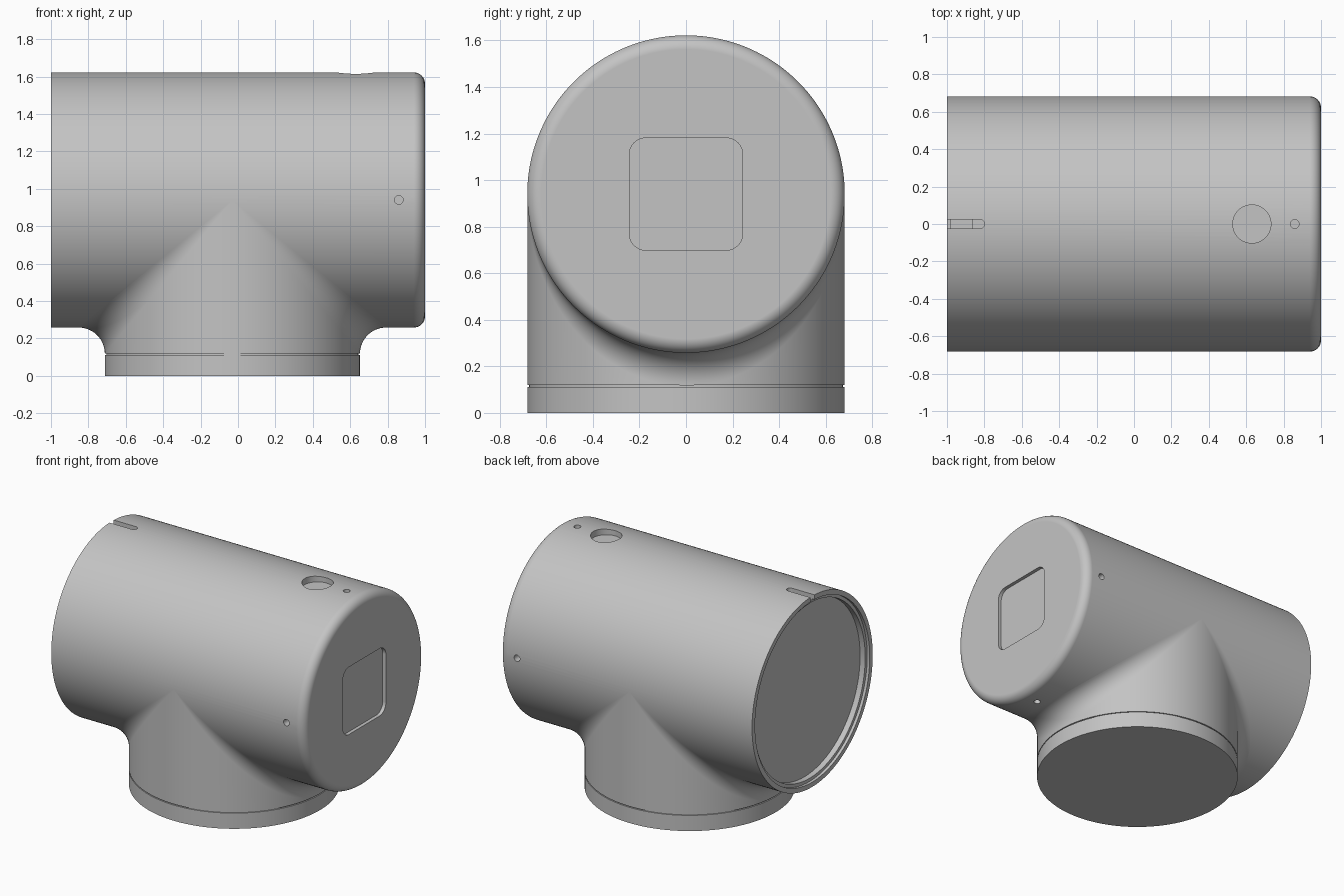
import bpy, bmesh
from math import sin, cos, pi, radians
from mathutils import Matrix, Vector

if "Cube" in bpy.data.objects:
    bpy.data.objects.remove(bpy.data.objects["Cube"])

R, AXIS_Z, NECK_X, FILLET = 0.682, 0.94, -0.03, 0.14
SEG = 192

grey = bpy.data.materials.new("plain_grey")
grey.use_nodes = True
grey.diffuse_color = (0.55, 0.55, 0.55, 1)
grey.node_tree.nodes["Principled BSDF"].inputs["Base Color"].default_value = (0.55, 0.55, 0.55, 1)


def make_object(name, bm):
    bmesh.ops.remove_doubles(bm, verts=bm.verts, dist=1e-5)
    bmesh.ops.recalc_face_normals(bm, faces=bm.faces)
    mesh = bpy.data.meshes.new(name)
    bm.to_mesh(mesh)
    bm.free()
    mesh.materials.append(grey)
    obj = bpy.data.objects.new(name, mesh)
    bpy.context.collection.objects.link(obj)
    return obj


def select(obj):
    bpy.ops.object.select_all(action="DESELECT")
    obj.select_set(True)
    bpy.context.view_layer.objects.active = obj


def smooth(obj):
    select(obj)
    bpy.ops.object.shade_smooth_by_angle(angle=radians(30))
    weighted = obj.modifiers.new("clean_normals", "WEIGHTED_NORMAL")
    weighted.keep_sharp = True


def loft(name, rings, cap_start=False, cap_end=False):
    """Skin closed rings of points, optionally capping both ends."""
    bm = bmesh.new()
    rows = [[bm.verts.new(p) for p in ring] for ring in rings]
    for a, b in zip(rows, rows[1:]):
        for i in range(len(a)):
            j = (i + 1) % len(a)
            bm.faces.new((a[i], a[j], b[j], b[i]))
    if cap_start:
        bm.faces.new(rows[0])
    if cap_end:
        bm.faces.new(rows[-1])
    return make_object(name, bm)


def cut(target, cutter):
    cutter.hide_render = True
    mod = target.modifiers.new("cut", "BOOLEAN")
    mod.operation, mod.solver, mod.object = "DIFFERENCE", "EXACT", cutter
    select(target)
    bpy.ops.object.modifier_apply(modifier=mod.name)
    bpy.data.objects.remove(cutter)


def rounded_outline(half_a, half_b, r, steps=10):
    """Rounded rectangle as 2D points."""
    pts = []
    for q, (sa, sb) in enumerate([(1, 1), (-1, 1), (-1, -1), (1, -1)]):
        for k in range(steps + 1):
            t = (q + k / steps) * pi / 2
            pts.append((sa * (half_a - r) + r * cos(t), sb * (half_b - r) + r * sin(t)))
    return pts


def prism(name, outline, depth_from, depth_to, place):
    return loft(name, [[place(a, b, d) for a, b in outline] for d in (depth_from, depth_to)],
                True, True)


# Main barrel: stepped recess at the open end, rounded edge at the closed end
edge = 0.06
profile = [(-0.94, 0.625), (-0.98, 0.625), (-0.98, 0.648), (-1, 0.648), (-1, R)]
for k in range(11):
    t = k / 10 * pi / 2
    profile.append((1 - edge + edge * sin(t), R - edge + edge * cos(t)))
barrel = loft("barrel", [[(x, r * cos(2 * pi * i / SEG), AXIS_Z + r * sin(2 * pi * i / SEG))
                          for i in range(SEG)] for x, r in profile], True, True)

# Square recess in the closed end
cut(barrel, prism("recess_cutter", rounded_outline(0.243, 0.241, 0.07), 0.975, 1.1,
                  lambda a, b, d: (d, a, AXIS_Z + b)))

# Four screw holes around the barrel
for quarter in range(4):
    turn = Matrix.Rotation(quarter * pi / 2, 3, "X")
    cut(barrel, prism("screw_hole_cutter", rounded_outline(0.023, 0.023, 0.0229, 6), R - 0.06, R + 0.1,
                      lambda a, b, d: Vector((0, 0, AXIS_Z)) + turn @ Vector((0.86 + a, b, d))))


# Round port and stepped slot on top
def on_top(x):
    return lambda a, b, d: (x + a, b, AXIS_Z + d)


cut(barrel, prism("port_cutter", rounded_outline(0.102, 0.102, 0.1019, 16), R - 0.045, R + 0.1, on_top(0.63)))
cut(barrel, prism("slot_cutter", rounded_outline(0.15, 0.024, 0.0239), R - 0.03, R + 0.1, on_top(-0.95)))
cut(barrel, prism("slot_step_cutter", rounded_outline(0.1, 0.0239, 0.001, 1), R - 0.045, R + 0.1, on_top(-0.965)))
smooth(barrel)


# Neck: collar with a seam groove, rising into a rolling fillet against the barrel
def circle(r, z):
    return [(NECK_X + r * cos(2 * pi * i / SEG), r * sin(2 * pi * i / SEG), z) for i in range(SEG)]


def fillet_ring(s):
    ring = []
    for i in range(SEG):
        t = 2 * pi * i / SEG
        big = R + FILLET
        centre = Vector((big * cos(t), big * sin(t), -big * abs(cos(t))))
        to_neck = -Vector((centre.x, centre.y, 0)).normalized()
        to_barrel = -Vector((0, centre.y, centre.z)).normalized()
        angle = to_neck.angle(to_barrel, 0)
        if angle < 1e-4:
            ray = to_neck
        else:
            ray = (to_neck * sin((1 - s) * angle) + to_barrel * sin(s * angle)) / sin(angle)
        ring.append(centre + ray * FILLET + Vector((NECK_X, 0, AXIS_Z)))
    return ring


groove = R - 0.008
rings = [circle(R, 0), circle(R, 0.112), circle(groove, 0.112), circle(groove, 0.119), circle(R, 0.119)]
rings += [fillet_ring(k / 14) for k in range(15)]
smooth(loft("neck", rings, cap_start=True))
